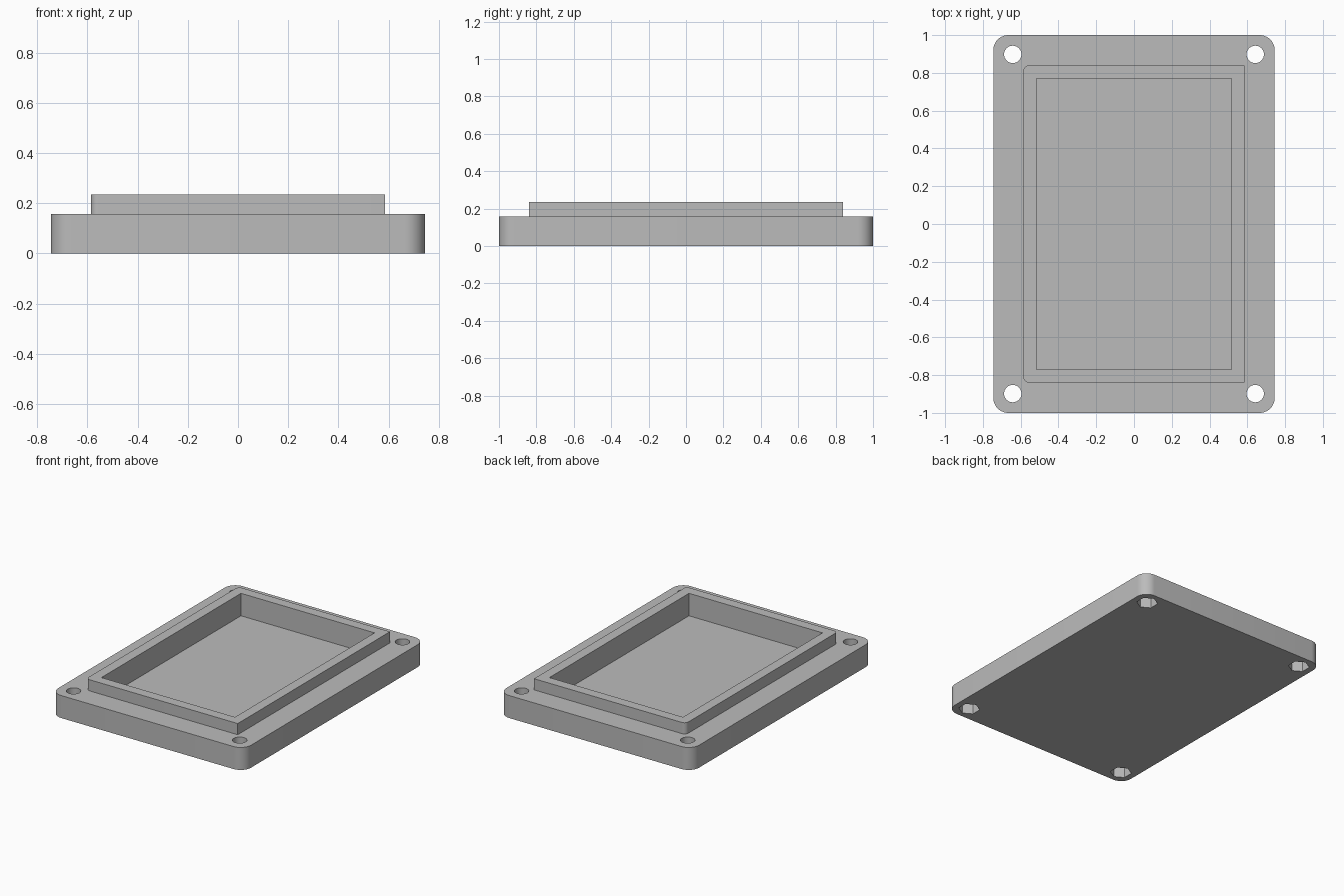
import bpy, bmesh, math

cube = bpy.data.objects.get("Cube")
if cube:
    bpy.data.objects.remove(cube, do_unlink=True)

grey = bpy.data.materials.new("plain grey")
grey.use_nodes = True
grey.diffuse_color = (0.5, 0.5, 0.5, 1)
grey.node_tree.nodes["Principled BSDF"].inputs["Base Color"].default_value = (0.5, 0.5, 0.5, 1)


def rounded_rect(hx, hy, radii, steps=10):
    """Outline with one radius per corner, from +x +y counter-clockwise."""
    points = []
    for i, (sx, sy) in enumerate([(1, 1), (-1, 1), (-1, -1), (1, -1)]):
        r = radii[i]
        if r == 0:
            points.append((sx * hx, sy * hy))
            continue
        for k in range(steps + 1):
            a = math.pi / 2 * (i + k / steps)
            points.append((sx * (hx - r) + r * math.cos(a),
                           sy * (hy - r) + r * math.sin(a)))
    return points


def ring(cx, cy, r, sides, turn=0):
    return [(cx + r * math.cos(turn + math.tau * k / sides),
             cy + r * math.sin(turn + math.tau * k / sides)) for k in range(sides)]


def prism(name, outline, z0, z1):
    bm = bmesh.new()
    face = bm.faces.new([bm.verts.new((x, y, z0)) for x, y in outline])
    top = bmesh.ops.extrude_face_region(bm, geom=[face])["geom"]
    bmesh.ops.translate(bm, vec=(0, 0, z1 - z0),
                        verts=[v for v in top if isinstance(v, bmesh.types.BMVert)])
    bmesh.ops.recalc_face_normals(bm, faces=bm.faces)
    mesh = bpy.data.meshes.new(name)
    bm.to_mesh(mesh)
    bm.free()
    mesh.materials.append(grey)
    obj = bpy.data.objects.new(name, mesh)
    bpy.context.collection.objects.link(obj)
    return obj


def combine(target, tool, operation):
    """Apply a boolean and discard the tool object."""
    tool.hide_render = True
    bpy.context.view_layer.objects.active = target
    mod = target.modifiers.new(operation, 'BOOLEAN')
    mod.operation = operation
    mod.solver = 'EXACT'
    mod.object = tool
    bpy.ops.object.modifier_apply(modifier=mod.name)
    bpy.data.objects.remove(tool, do_unlink=True)


FLOOR, BASE, TOP = 0.078, 0.157, 0.235

# Base plate with rounded corners
plate = prism("enclosure_plate", rounded_rect(0.745, 1.0, [0.08] * 4), 0, BASE)

# Raised lip, rounded on the -x corners only
lip = prism("lip", rounded_rect(0.586, 0.84, [0, 0.03, 0.03, 0]), 0.05, TOP)
combine(plate, lip, 'UNION')

# Rectangular recess through the lip into the plate
recess = prism("recess_cutter", rounded_rect(0.516, 0.77, [0] * 4), FLOOR, TOP + 0.1)
combine(plate, recess, 'DIFFERENCE')

# Screw holes with hexagonal nut pockets underneath
for sx in (-1, 1):
    for sy in (-1, 1):
        cx, cy = sx * 0.642, sy * 0.898
        hole = prism("hole_cutter", ring(cx, cy, 0.046, 32), -0.1, TOP)
        combine(plate, hole, 'DIFFERENCE')
        nut = prism("nut_cutter", ring(cx, cy, 0.069, 6, math.pi / 6), -0.1, FLOOR)
        combine(plate, nut, 'DIFFERENCE')

bpy.ops.object.select_all(action='DESELECT')
plate.select_set(True)
bpy.context.view_layer.objects.active = plate
bpy.ops.object.shade_smooth_by_angle(angle=math.radians(30))
